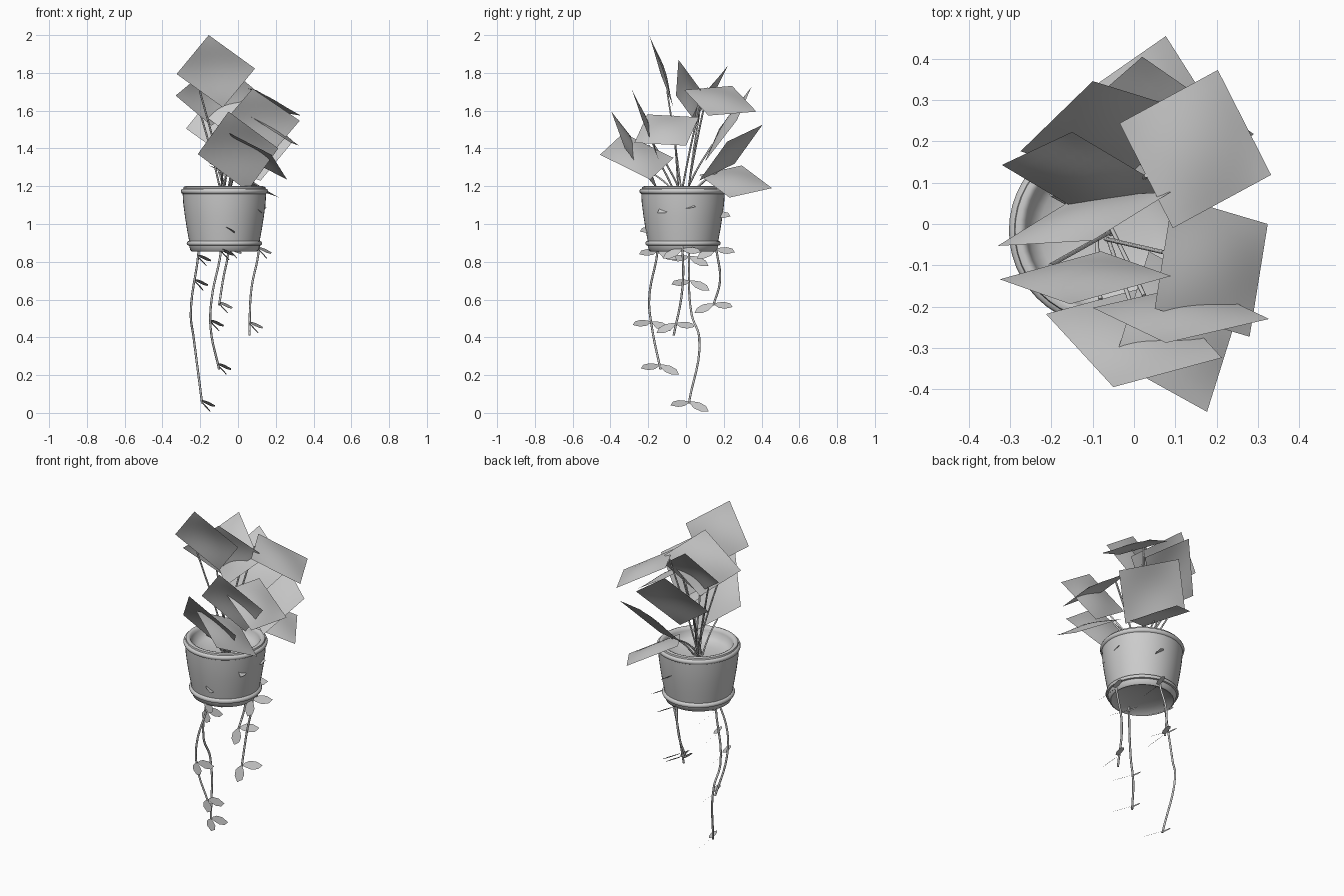
import bpy, bmesh, math
from mathutils import Vector

cube = bpy.data.objects.get("Cube")
if cube:
    bpy.data.objects.remove(cube)

grey = bpy.data.materials.new("plain grey")
grey.use_nodes = True
grey.diffuse_color = (0.6, 0.6, 0.6, 1)
grey.node_tree.nodes["Principled BSDF"].inputs["Base Color"].default_value = (0.6, 0.6, 0.6, 1)

CENTRE = Vector((-0.072, -0.016, 0))


def add_object(name, bm, smooth=True):
    mesh = bpy.data.meshes.new(name)
    bm.to_mesh(mesh)
    bm.free()
    ob = bpy.data.objects.new(name, mesh)
    bpy.context.collection.objects.link(ob)
    mesh.materials.append(grey)
    if smooth:
        bpy.ops.object.select_all(action='DESELECT')
        ob.select_set(True)
        bpy.context.view_layer.objects.active = ob
        bpy.ops.object.shade_smooth_by_angle(angle=math.radians(50))
    return ob


def lathe(name, profile, sides=48):
    bm = bmesh.new()
    verts = [bm.verts.new((r, 0, z)) for r, z in profile]
    edges = [bm.edges.new(p) for p in zip(verts, verts[1:])]
    bmesh.ops.spin(bm, geom=verts + edges, cent=(0, 0, 0), axis=(0, 0, 1),
                   angle=math.tau, steps=sides, use_duplicate=False)
    bmesh.ops.remove_doubles(bm, verts=bm.verts, dist=0.0002)
    bmesh.ops.recalc_face_normals(bm, faces=bm.faces)
    bmesh.ops.translate(bm, verts=bm.verts, vec=CENTRE)
    return add_object(name, bm)


def tube(name, points, radius):
    curve = bpy.data.curves.new(name, 'CURVE')
    curve.dimensions = '3D'
    curve.bevel_depth = radius
    curve.bevel_resolution = 1
    curve.resolution_u = 6
    curve.use_fill_caps = True
    spline = curve.splines.new('BEZIER')
    spline.bezier_points.add(len(points) - 1)
    for bp, co in zip(spline.bezier_points, points):
        bp.co = co
        bp.handle_left_type = bp.handle_right_type = 'AUTO'
    curve.materials.append(grey)
    ob = bpy.data.objects.new(name, curve)
    bpy.context.collection.objects.link(ob)


# Pot: hollowed base, foot, bead, flared wall, rolled rim, inner wall, dished floor
lathe("pot", [
    (0, 0.89), (0.06, 0.887), (0.12, 0.878), (0.155, 0.866), (0.172, 0.855),
    (0.18, 0.86), (0.187, 0.886), (0.196, 0.888), (0.2, 0.897), (0.196, 0.907),
    (0.187, 0.911), (0.198, 0.97), (0.209, 1.04), (0.218, 1.11), (0.221, 1.16),
    (0.228, 1.164), (0.231, 1.174), (0.227, 1.184), (0.218, 1.187),
    (0.216, 1.196), (0.205, 1.2), (0.194, 1.196), (0.188, 1.18),
    (0.18, 1.15), (0.155, 1.132), (0.11, 1.122), (0.06, 1.117), (0, 1.115)])

# Large leaves: outer corner, next outer corner, inner corner; the fourth completes the sheet
LEAVES = [
    ((-0.155, -0.194, 2.0), (0.09, -0.126, 1.823), (-0.08, -0.066, 1.617)),
    ((0.203, 0.373, 1.595), (0.332, 0.119, 1.574), (0.094, -0.01, 1.71)),
    ((0.324, 0.0, 1.415), (0.28, -0.273, 1.43), (0.05, -0.205, 1.58)),
    ((0.077, -0.288, 1.717), (0.327, -0.23, 1.547), (0.15, -0.145, 1.34)),
    ((-0.05, -0.395, 1.595), (0.213, -0.324, 1.4), (0.05, -0.147, 1.175)),
    ((-0.1, 0.346, 1.725), (0.145, 0.27, 1.55), (-0.03, 0.1, 1.33)),
    ((-0.15, 0.223, 1.84), (0.09, 0.08, 1.66), (-0.08, 0.0, 1.5)),
    ((-0.1, -0.04, 1.87), (-0.33, -0.053, 1.68), (-0.14, 0.065, 1.52)),
    ((0.02, 0.405, 1.525), (0.29, 0.218, 1.436), (0.12, 0.07, 1.23)),
    ((0.077, 0.455, 1.19), (0.22, 0.23, 1.14), (-0.01, 0.07, 1.26)),
    ((0.177, -0.455, 1.367), (0.26, -0.19, 1.235), (0.036, -0.066, 1.35)),
]


def big_leaf(name, a, b, c, n=10):
    """Straight-edged sheet, raised slightly in the middle."""
    u, v = b - a, c - b
    normal = u.cross(v).normalized()
    if normal.z < 0:
        normal = -normal
    bm = bmesh.new()
    grid = []
    for i in range(n + 1):
        for j in range(n + 1):
            s, t = i / n, j / n
            bulge = 0.02 * math.sin(math.pi * s) * math.sin(math.pi * t)
            grid.append(bm.verts.new(a + u * s + v * t + normal * bulge))
    for i in range(n):
        for j in range(n):
            k = i * (n + 1) + j
            bm.faces.new([grid[k], grid[k + 1], grid[k + n + 2], grid[k + n + 1]])
    add_object(name, bm)


for i, corners in enumerate(LEAVES):
    a, b, c = (Vector(p) for p in corners)
    big_leaf(f"large_leaf_{i + 1}", a, b, c)
    # Stem: from the pot floor to the middle of the leaf's inner edge
    end = c + (a - b) / 2
    angle = i * 2.4
    root = CENTRE + Vector((0.02 * math.cos(angle), 0.02 * math.sin(angle), 1.11))
    mid = root.lerp(end, 0.5) + Vector((0, 0, 0.02))
    tube(f"stem_{i + 1}", [root, mid, end], 0.005)

# Trailing vines: path points, heights of the leaf pairs, side that droops
VINES = [
    ([(-0.19, 0.0, 1.12), (-0.21, 0.015, 0.84), (-0.25, 0.03, 0.52), (-0.235, 0.07, 0.4),
      (-0.19, 0.015, 0.05)], (0.83, 0.7, 0.06), 1),
    ([(-0.08, -0.14, 1.12), (-0.09, -0.15, 0.86), (-0.14, -0.195, 0.6), (-0.145, -0.18, 0.45),
      (-0.1, -0.135, 0.23)], (0.98, 0.86, 0.485, 0.255), 1),
    ([(-0.06, 0.13, 1.12), (-0.05, 0.16, 0.87), (-0.08, 0.18, 0.7), (-0.1, 0.145, 0.57)],
     (1.06, 0.87, 0.58), -1),
    ([(0.08, -0.05, 1.12), (0.11, -0.02, 0.88), (0.07, -0.02, 0.65), (0.06, -0.065, 0.41)],
     (1.11, 0.87, 0.475), -1),
]


def small_leaf(name, base, direction):
    """Pointed flat oval growing from a vine."""
    along = direction.normalized()
    across = along.cross(Vector((0.65, 0, 0.75))).normalized()
    outline = [(0, 0), (0.02, 0.015), (0.05, 0.028), (0.09, 0.025), (0.122, 0)]
    outline += [(s, -w) for s, w in outline[3:0:-1]]
    bm = bmesh.new()
    bm.faces.new([bm.verts.new(base + along * s + across * w) for s, w in outline])
    add_object(name, bm, smooth=False)


def point_at(path, z):
    for p, q in zip(path, path[1:]):
        if q.z <= z <= p.z:
            return p.lerp(q, (p.z - z) / (p.z - q.z))
    return path[-1]


for i, (path, heights, droop_side) in enumerate(VINES):
    path = [Vector(p) for p in path]
    tube(f"vine_{i + 1}", path, 0.006)
    for j, z in enumerate(heights):
        for side in (-1, 1):
            if side == droop_side:
                direction = Vector((0.04, side * 0.1, -0.05))
            else:
                direction = Vector((0.07, side * 0.1, -0.02))
            small_leaf(f"vine_leaf_{i + 1}_{j + 1}_{'front' if side < 0 else 'back'}",
                       point_at(path, z), direction)
